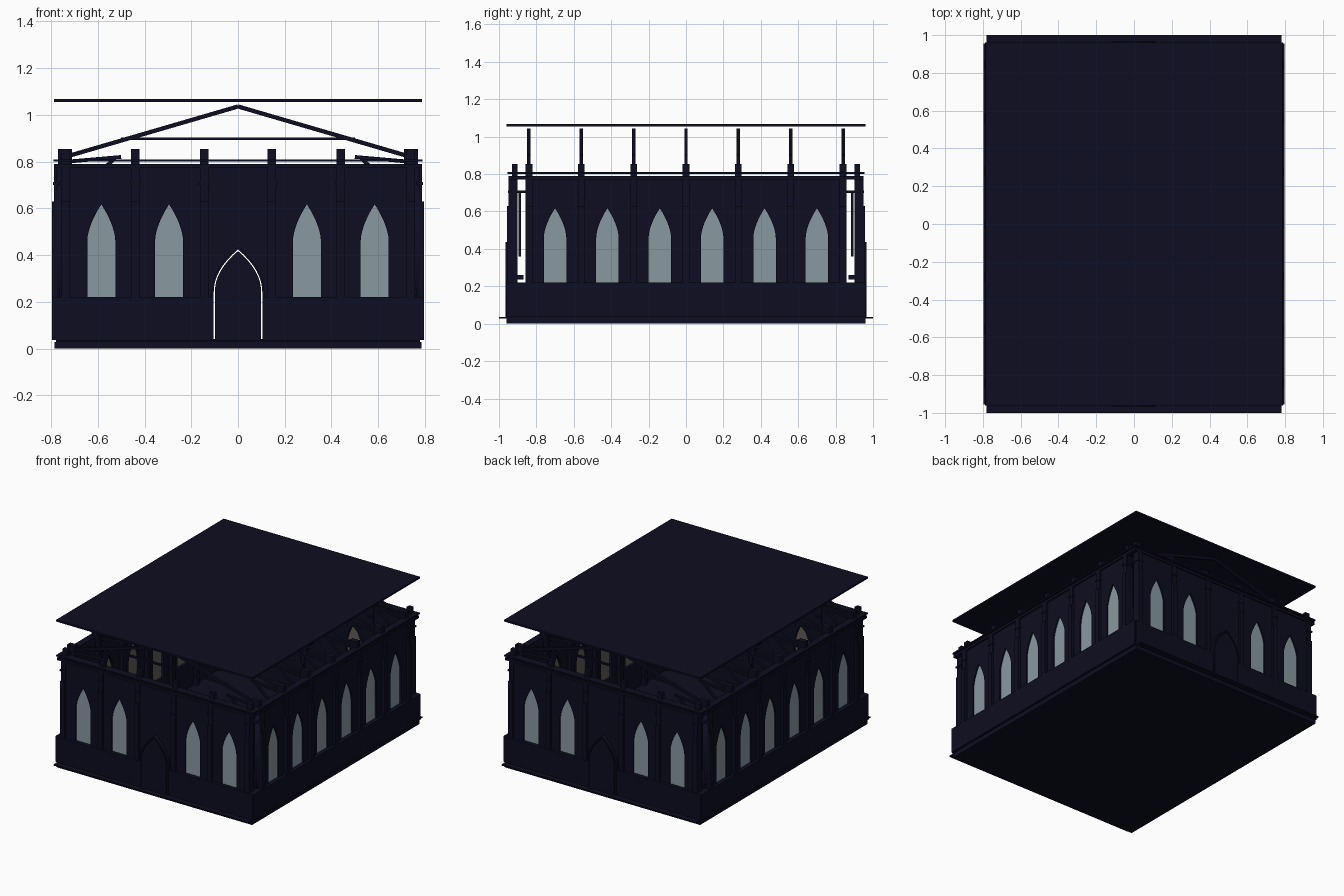
import bpy
from math import atan2, hypot, radians

cube = bpy.data.objects.get("Cube")
if cube:
    bpy.data.objects.remove(cube, do_unlink=True)


def material(name, rgb):
    m = bpy.data.materials.new(name)
    m.use_nodes = True
    m.diffuse_color = (*rgb, 1)
    node = next(n for n in m.node_tree.nodes if n.type == 'BSDF_PRINCIPLED')
    node.inputs["Base Color"].default_value = (*rgb, 1)
    return m


NAVY = material("midnight navy", (0.004, 0.004, 0.015))
GLASS = material("pale grey glass", (0.25, 0.32, 0.35))
INNER = material("warm grey inner glass", (0.12, 0.11, 0.095))


def add(name, mesh, mat):
    obj = bpy.data.objects.new(name, mesh)
    mesh.materials.append(mat)
    bpy.context.collection.objects.link(obj)
    return obj


def box(name, x, y, z, mat=NAVY):
    """Box spanning the given (low, high) ranges."""
    (a, b), (c, d), (e, f) = (sorted(r) for r in (x, y, z))
    verts = [(i, j, k) for i in (a, b) for j in (c, d) for k in (e, f)]
    faces = [(0, 1, 3, 2), (4, 6, 7, 5), (0, 4, 5, 1),
             (2, 3, 7, 6), (0, 2, 6, 4), (1, 5, 7, 3)]
    mesh = bpy.data.meshes.new(name)
    mesh.from_pydata(verts, [], faces)
    return add(name, mesh, mat)


def bar(name, p, q, y, height, width):
    """Straight timber between two (x, z) points at depth y."""
    half = hypot(q[0] - p[0], q[1] - p[1]) / 2
    obj = box(name, (-half, half), (-width / 2, width / 2), (-height / 2, height / 2))
    obj.location = ((p[0] + q[0]) / 2, y, (p[1] + q[1]) / 2)
    obj.rotation_euler.y = -atan2(q[1] - p[1], q[0] - p[0])


def arch(u, half, base, spring, top, power=1.7, steps=8):
    """Outline of a pointed arch centred on u."""
    rise = [(half * (1 - (i / steps) ** power), spring + (top - spring) * i / steps)
            for i in range(steps + 1)]
    right = [(half, base)] + rise
    left = [(-x, z) for x, z in reversed(right[:-1])]
    return [(u + x, z) for x, z in right + left]


def panel(name, outlines, loc, turn, thick, mat=NAVY):
    """Upright slab from outlines; outlines inside others become holes."""
    curve = bpy.data.curves.new(name, 'CURVE')
    curve.dimensions = '2D'
    curve.fill_mode = 'BOTH'
    curve.extrude = thick / 2
    for pts in outlines:
        s = curve.splines.new('POLY')
        s.points.add(len(pts) - 1)
        for point, (u, v) in zip(s.points, pts):
            point.co = (u, v, 0, 1)
        s.use_cyclic_u = True
    temp = bpy.data.objects.new(name + "_outline", curve)
    mesh = bpy.data.meshes.new_from_object(temp)
    bpy.data.objects.remove(temp)
    mesh.materials.clear()
    obj = add(name, mesh, mat)
    obj.location = loc
    obj.rotation_euler = (radians(90), 0, turn)
    return obj


def rect(half, low, high):
    return [(-half, low), (half, low), (half, high), (-half, high)]


END_WINDOWS = (-0.585, -0.295, 0.295, 0.585)
SIDE_WINDOWS = [-0.70 + 0.28 * i for i in range(6)]
BAYS = [-0.84 + 0.28 * i for i in range(7)]


def glazing(side, windows, place, turn):
    for i, u in enumerate(windows):
        shape = [arch(u, 0.06, 0.215, 0.46, 0.617)]
        panel(f"{side}_window_{i + 1}", shape, place(0.003), turn, 0.004, GLASS)
        panel(f"{side}_inner_glass_{i + 1}", shape, place(-0.003), turn, 0.004, INNER)


# Base, floor and roof sheet
box("foundation", (-0.785, 0.785), (-0.96, 0.96), (0, 0.028))
box("step_plate", (-0.78, 0.78), (-1, 1), (0.028, 0.036))
box("roof_sheet", (-0.787, 0.787), (-0.96, 0.96), (1.055, 1.068))

# Front and back walls
for side, s, turn in (("front", -1, 0), ("back", 1, radians(180))):
    holes = [arch(u, 0.06, 0.215, 0.46, 0.617) for u in END_WINDOWS]
    door_hole = arch(0, 0.104, 0.04, 0.24, 0.424, 2.1)
    panel(f"{side}_wall", [rect(0.745, 0.03, 0.79), door_hole] + holes,
          (0, s * 0.922, 0), turn, 0.036)
    glazing(side, END_WINDOWS, lambda d, s=s: (0, s * (0.925 + d), 0), turn)
    panel(f"{side}_door", [arch(0, 0.099, 0.036, 0.24, 0.417, 2.1)],
          (0, s * 0.94, 0), turn, 0.05)
    panel(f"{side}_door_surround",
          [arch(0, 0.113, 0.036, 0.24, 0.436, 2.1), arch(0, 0.104, 0.037, 0.24, 0.424, 2.1)],
          (0, s * 0.945, 0), turn, 0.04)
    for i, sx in enumerate((-1, 1)):
        box(f"{side}_plinth_{i + 1}", (sx * 0.113, sx * 0.79), (s * 0.90, s * 0.96), (0.036, 0.22))
    box(f"{side}_cornice", (-0.79, 0.79), (s * 0.90, s * 0.955), (0.80, 0.81))
    box(f"{side}_wall_plate", (-0.787, 0.787), (s * 0.90, s * 0.95), (0.772, 0.79))
    for i, x in enumerate((-0.74, -0.44, -0.145, 0.145, 0.44, 0.74)):
        box(f"{side}_pillar_{i + 1}", (x - 0.018, x + 0.018), (s * 0.90, s * 0.93), (0.03, 0.855))
        box(f"{side}_upper_pilaster_{i + 1}", (x - 0.018, x + 0.018), (s * 0.92, s * 0.948), (0.22, 0.79))
        box(f"{side}_lower_pilaster_{i + 1}", (x - 0.018, x + 0.018), (s * 0.92, s * 0.956), (0.22, 0.63))
        box(f"{side}_bracket_{i + 1}", (x - 0.023, x + 0.023), (s * 0.89, s * 0.953), (0.70, 0.712))

# Long side walls
for side, s, turn in (("left", 1, radians(90)), ("right", -1, radians(-90))):
    holes = [arch(u, 0.06, 0.215, 0.46, 0.617) for u in SIDE_WINDOWS]
    panel(f"{side}_wall", [rect(0.858, 0.03, 0.79)] + holes, (s * 0.757, 0, 0), turn, 0.036)
    glazing(side, SIDE_WINDOWS, lambda d, s=s: (s * (0.76 + d), 0, 0), turn)
    box(f"{side}_plinth", (s * 0.735, s * 0.797), (-0.955, 0.955), (0.036, 0.22))
    box(f"{side}_cornice", (s * 0.74, s * 0.79), (-0.95, 0.95), (0.80, 0.81))
    box(f"{side}_wall_plate", (s * 0.735, s * 0.787), (-0.95, 0.95), (0.772, 0.79))
    for i, y in enumerate(BAYS):
        ys = (y - 0.018, y + 0.018)
        box(f"{side}_pillar_{i + 1}", (s * 0.71, s * 0.77), ys, (0.03, 0.855))
        box(f"{side}_upper_pilaster_{i + 1}", (s * 0.75, s * 0.787), ys, (0.22, 0.79))
        box(f"{side}_lower_pilaster_{i + 1}", (s * 0.75, s * 0.796), ys, (0.22, 0.63))
        box(f"{side}_bracket_{i + 1}", (s * 0.70, s * 0.792), (y - 0.023, y + 0.023), (0.70, 0.712))

    # Slender shafts in the open corners
    for end, e in (("front", -1), ("back", 1)):
        box(f"{end}_{side}_corner_shaft", (s * 0.735, s * 0.75), (e * 0.883, e * 0.895), (0.36, 0.71))
        box(f"{end}_{side}_corner_cap", (s * 0.73, s * 0.765), (e * 0.86, e * 0.91), (0.70, 0.712))
        box(f"{end}_{side}_corner_foot", (s * 0.73, s * 0.765), (e * 0.87, e * 0.90), (0.235, 0.26))

# Roof trusses
for i, y in enumerate(BAYS):
    n = i + 1
    bar(f"tie_beam_{n}", (-0.50, 0.898), (0.50, 0.898), y, 0.012, 0.016)
    for side, s in (("left", 1), ("right", -1)):
        bar(f"{side}_rafter_{n}", (s * 0.73, 0.823), (0, 1.036), y, 0.018, 0.018)
        bar(f"{side}_hammer_beam_{n}", (s * 0.73, 0.80), (s * 0.50, 0.82), y, 0.016, 0.018)
        bar(f"{side}_lower_brace_{n}", (s * 0.73, 0.64), (s * 0.53, 0.81), y, 0.016, 0.016)
